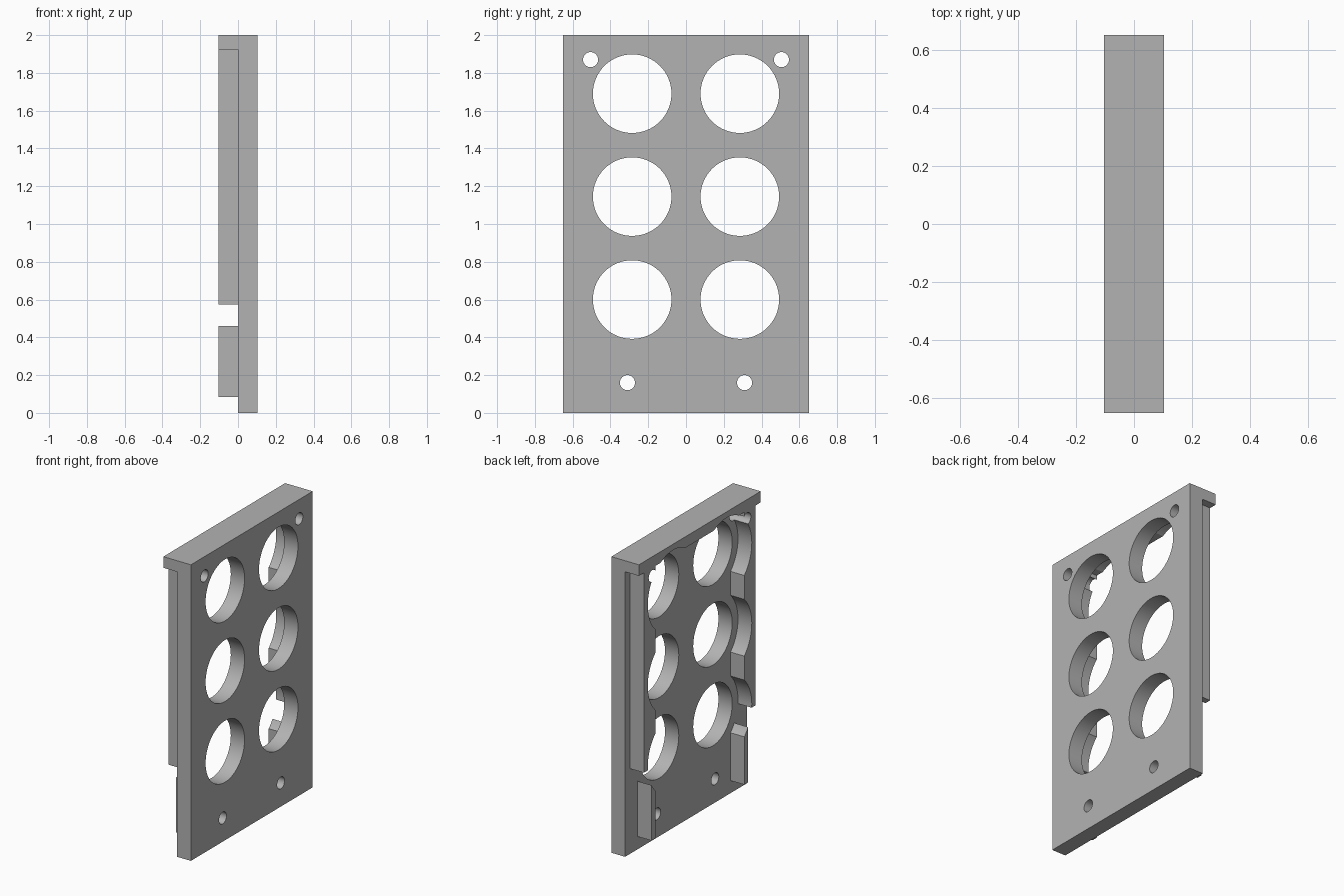
import bpy
import bmesh
import math
from mathutils import Matrix, Vector

cube = bpy.data.objects.get("Cube")
if cube:
    bpy.data.objects.remove(cube, do_unlink=True)

grey = bpy.data.materials.new("plain grey")
grey.use_nodes = True
colour = (0.45, 0.45, 0.45, 1)
grey.diffuse_color = colour
grey.node_tree.nodes["Principled BSDF"].inputs["Base Color"].default_value = colour

HALF_Y, HALF_X, HEIGHT = 0.65, 0.103, 2.0
BIG_HOLES = [(s * 0.285, z) for s in (-1, 1) for z in (0.60, 1.145, 1.69)]
SCREW_HOLES = [(s * y, z) for s in (-1, 1) for y, z in ((0.505, 1.87), (0.31, 0.16))]


def make_object(name, bm):
    mesh = bpy.data.meshes.new(name)
    bm.to_mesh(mesh)
    bm.free()
    mesh.materials.append(grey)
    obj = bpy.data.objects.new(name, mesh)
    bpy.context.collection.objects.link(obj)
    return obj


def box(name, low, high):
    low, high = Vector(low), Vector(high)
    bm = bmesh.new()
    bmesh.ops.create_cube(bm, size=1, matrix=Matrix.Translation((low + high) / 2)
                          @ Matrix.Diagonal((*(high - low), 1)))
    return make_object(name, bm)


def drills(name, centres, radius, sides):
    """Cylinders along x, all in one cutter."""
    bm = bmesh.new()
    for y, z in centres:
        bmesh.ops.create_cone(bm, cap_ends=True, segments=sides, radius1=radius,
                              radius2=radius, depth=1,
                              matrix=Matrix.Translation((0, y, z))
                              @ Matrix.Rotation(math.pi / 2, 4, 'Y'))
    obj = make_object(name, bm)
    obj.hide_render = True
    return obj


def select(obj):
    bpy.ops.object.select_all(action='DESELECT')
    obj.select_set(True)
    bpy.context.view_layer.objects.active = obj


def cut(obj, *cutters):
    select(obj)
    for cutter in cutters:
        mod = obj.modifiers.new("holes", 'BOOLEAN')
        mod.operation = 'DIFFERENCE'
        mod.solver = 'EXACT'
        mod.object = cutter
        bpy.ops.object.modifier_apply(modifier=mod.name)
    bpy.ops.object.shade_smooth_by_angle(angle=math.radians(30))


# Cutters: through holes, wider clearance for the rear parts, screw holes
bores = drills("bore_cutter", BIG_HOLES, 0.208, 64)
clearance = drills("clearance_cutter", BIG_HOLES, 0.27, 64)
screws = drills("screw_cutter", SCREW_HOLES, 0.04, 32)

# Main panel
panel = box("panel", (0, -HALF_Y, 0), (HALF_X, HALF_Y, HEIGHT))
cut(panel, bores, screws)

# Lip across the top of the rear
lip = box("top_lip", (-HALF_X, -HALF_Y, 1.925), (0, HALF_Y, HEIGHT))
cut(lip, clearance)

# Scalloped side ribs and the short blocks below them
for side, sign in (("left", 1), ("right", -1)):
    for part, outer, bottom, top in (("rib", 0.597, 0.575, 1.925),
                                     ("lower_block", 0.515, 0.085, 0.48)):
        ys = sorted((sign * 0.475, sign * outer))
        rib = box(f"{part}_{side}", (-HALF_X, ys[0], bottom), (0, ys[1], top))
        cut(rib, clearance, screws)

for cutter in (bores, clearance, screws):
    bpy.data.objects.remove(cutter, do_unlink=True)
